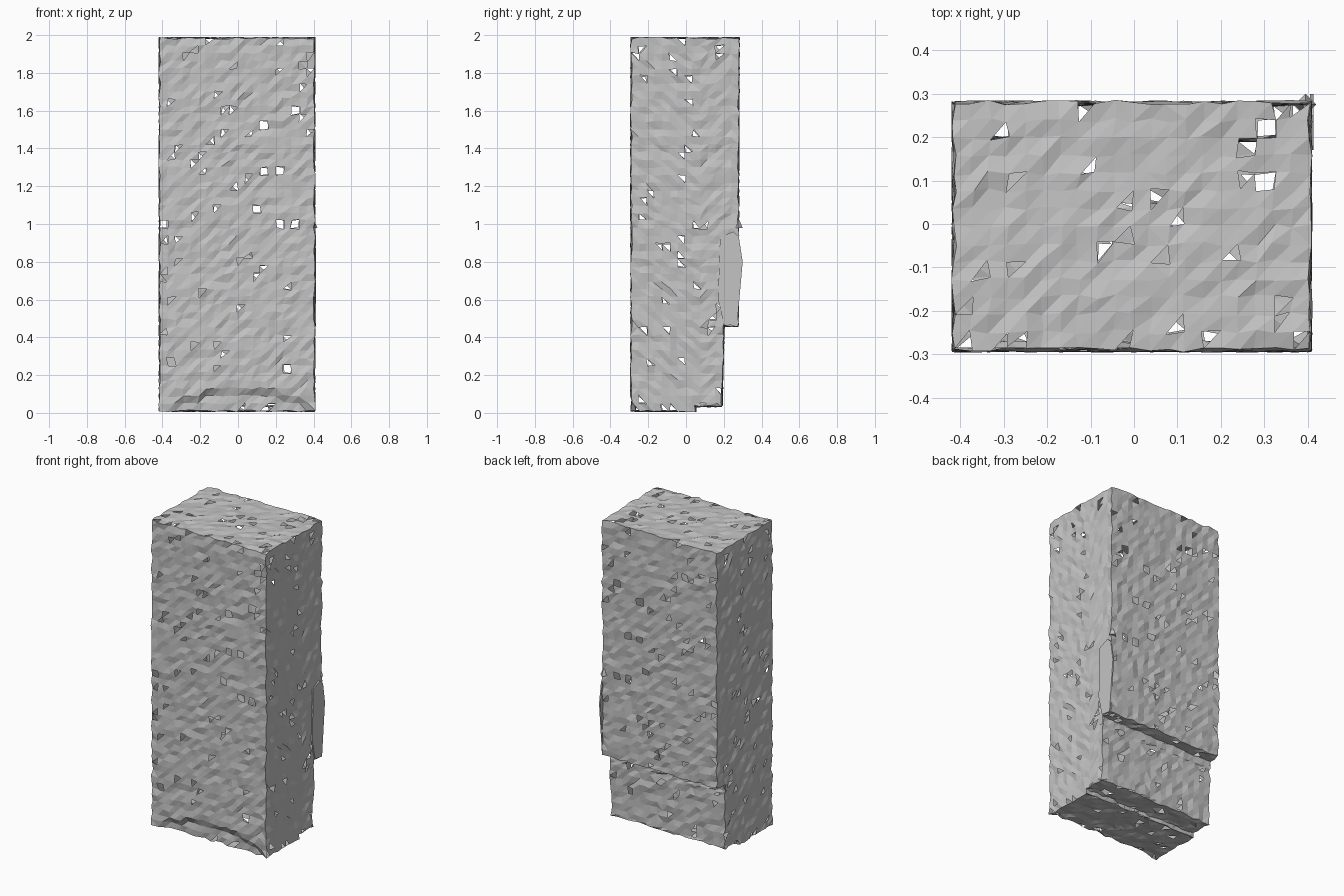
import bpy
import bmesh
import random
from mathutils import Vector

random.seed(4)
if "Cube" in bpy.data.objects:
    bpy.data.objects.remove(bpy.data.objects["Cube"], do_unlink=True)

LEFT, RIGHT = -0.415, 0.405
CELL = 0.04
JITTER = 0.006
GAP_CHANCE = 0.035

grey = bpy.data.materials.new("scan grey")
grey.use_nodes = True
grey.diffuse_color = (0.55, 0.55, 0.55, 1)
grey.node_tree.nodes["Principled BSDF"].inputs["Base Color"].default_value = grey.diffuse_color


def prism(outline, x0, x1):
    """Extrude a side outline of (y, z) points from x0 to x1."""
    bm = bmesh.new()
    face = bm.faces.new([bm.verts.new((x0, y, z)) for y, z in outline])
    side = bmesh.ops.extrude_face_region(bm, geom=[face])["geom"]
    verts = [v for v in side if isinstance(v, bmesh.types.BMVert)]
    bmesh.ops.translate(bm, verts=verts, vec=(x1 - x0, 0, 0))
    bmesh.ops.recalc_face_normals(bm, faces=bm.faces)
    return bm


def slice_grid(bm, axis, start, end):
    """Cut evenly spaced rows across one axis."""
    normal = Vector((0, 0, 0))
    normal[axis] = 1
    count = round((end - start) / CELL)
    for i in range(1, count):
        point = normal * (start + (end - start) * i / count)
        geom = bm.verts[:] + bm.edges[:] + bm.faces[:]
        bmesh.ops.bisect_plane(bm, geom=geom, plane_co=point, plane_no=normal, dist=0.0005)


def is_gap(face):
    """Repeat the same scattered gaps on opposite walls."""
    centre = face.calc_center_median()
    axis = max(range(3), key=lambda i: abs(face.normal[i]))
    key = [round(centre[i] / 0.02) for i in range(3) if i != axis]
    return random.Random(str((axis, key))).random() < GAP_CHANCE


def finish(bm, name):
    mesh = bpy.data.meshes.new(name)
    bm.to_mesh(mesh)
    bm.free()
    mesh.materials.append(grey)
    obj = bpy.data.objects.new(name, mesh)
    bpy.context.collection.objects.link(obj)
    return obj


# Tall cabinet with a stepped-in lower back
cabinet = prism([(-0.29, 0.01), (0.05, 0.01), (0.05, 0.035), (0.19, 0.035),
                 (0.2, 0.46), (0.275, 0.46), (0.28, 1.985), (-0.29, 1.985)], LEFT, RIGHT)
slice_grid(cabinet, 0, LEFT, RIGHT)
slice_grid(cabinet, 1, -0.29, 0.28)
slice_grid(cabinet, 2, 0.01, 1.985)

# Shallow arched recess along the front foot
for v in cabinet.verts:
    arch = 0.115 - 0.6 * v.co.x ** 2
    if v.co.y < -0.285 and v.co.z < arch and abs(v.co.x) < 0.37:
        v.co.y += 0.02

# Rough faceted skin with small open gaps
bmesh.ops.triangulate(cabinet, faces=cabinet.faces[:])
cabinet.normal_update()
gaps = [f for f in cabinet.faces if is_gap(f)]
bmesh.ops.delete(cabinet, geom=gaps, context="FACES")
for v in cabinet.verts:
    v.co += Vector([random.uniform(-JITTER, JITTER) for _ in range(3)])
finish(cabinet, "cabinet")

# Loose flap on the side, by the rear step
flap = prism([(0.17, 0.6), (0.2, 0.47), (0.27, 0.46), (0.3, 0.8),
              (0.28, 0.93), (0.25, 0.96), (0.18, 0.93)], RIGHT, RIGHT + 0.009)
finish(flap, "side_flap")

# Small crumpled tip on the rear top corner
tip = bmesh.new()
bmesh.ops.create_cone(tip, cap_ends=True, segments=4, radius1=0.025, radius2=0.008, depth=0.04)
bmesh.ops.translate(tip, verts=tip.verts, vec=(RIGHT - 0.01, 0.275, 1.0))
finish(tip, "corner_tip")
